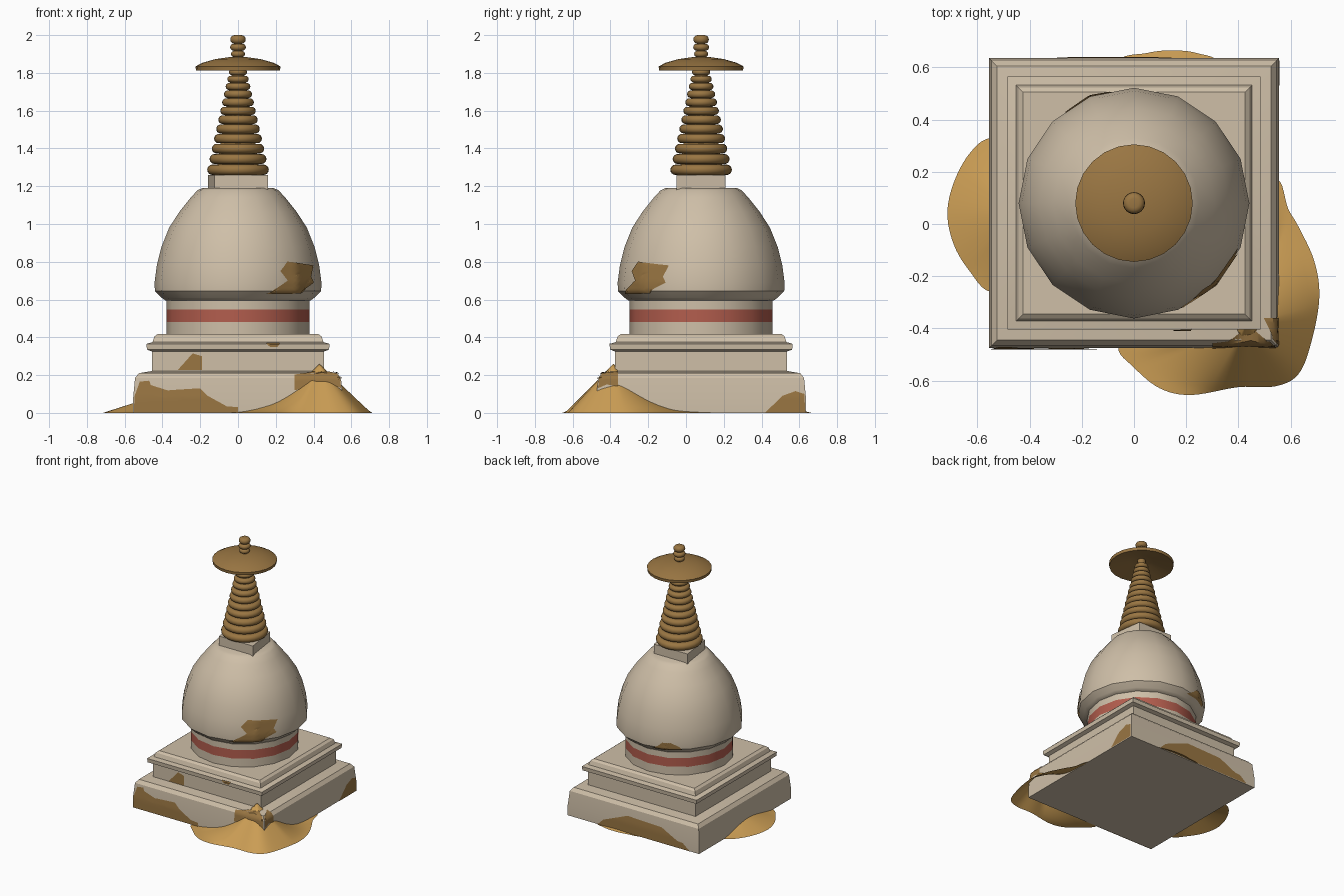
import bpy, bmesh, math
from mathutils import Vector
from mathutils.bvhtree import BVHTree

if "Cube" in bpy.data.objects:
    bpy.data.objects.remove(bpy.data.objects["Cube"])

CENTRE = Vector((0, 0.08, 0))


def material(name, rgb):
    m = bpy.data.materials.new(name)
    m.use_nodes = True
    m.diffuse_color = (*rgb, 1)
    m.node_tree.nodes["Principled BSDF"].inputs["Base Color"].default_value = (*rgb, 1)
    return m


STONE = material("pale stone", (0.62, 0.52, 0.39))
RED = material("red band", (0.45, 0.11, 0.075))
BRONZE = material("dull bronze", (0.32, 0.18, 0.055))
SAND = material("sand", (0.6, 0.34, 0.09))


def finish(name, bm, mats, angle=40, recalc=True):
    if recalc:
        bmesh.ops.recalc_face_normals(bm, faces=bm.faces)
    me = bpy.data.meshes.new(name)
    bm.to_mesh(me)
    bm.free()
    ob = bpy.data.objects.new(name, me)
    bpy.context.collection.objects.link(ob)
    for m in mats:
        me.materials.append(m)
    bpy.ops.object.select_all(action='DESELECT')
    ob.select_set(True)
    bpy.context.view_layer.objects.active = ob
    bpy.ops.object.shade_smooth_by_angle(angle=math.radians(angle))
    return ob


def lathe(name, profile, mats, sides=16, angle=40, rule=None):
    """Spin (radius, height) points; four sides gives a square of that half width."""
    bm = bmesh.new()
    k, turn = (math.sqrt(2), math.pi / 4) if sides == 4 else (1, 0)
    vs = [bm.verts.new(CENTRE + Vector((r * k * math.cos(turn), r * k * math.sin(turn), z)))
          for r, z in profile]
    es = [bm.edges.new(p) for p in zip(vs, vs[1:])]
    bmesh.ops.spin(bm, geom=vs + es, cent=CENTRE, axis=(0, 0, 1),
                   angle=math.tau, steps=sides, use_merge=False)
    bmesh.ops.remove_doubles(bm, verts=bm.verts, dist=0.0005)
    if rule:
        for f in bm.faces:
            f.material_index = rule(f.calc_center_median())
    return finish(name, bm, mats, angle)


# Stepped square plinth with moulded cornice
plinth = lathe("square_plinth", [
    (0, 0), (0.555, 0), (0.555, 0.08), (0.545, 0.185), (0.525, 0.21), (0.455, 0.222),
    (0.455, 0.325), (0.482, 0.335), (0.485, 0.365), (0.452, 0.375), (0.442, 0.405),
    (0.425, 0.418), (0, 0.418)], [STONE], 4, 25)

# Round drum with painted band
lathe("drum", [(0, 0.4), (0.378, 0.4), (0.378, 0.48), (0.378, 0.547), (0.378, 0.6), (0, 0.6)],
      [STONE, RED], rule=lambda c: int(0.48 < c.z < 0.547))

# Bell-shaped dome
dome = lathe("dome", [
    (0, 0.595), (0.385, 0.595), (0.405, 0.61), (0.44, 0.645), (0.442, 0.69), (0.43, 0.78),
    (0.405, 0.88), (0.365, 0.98), (0.31, 1.065), (0.25, 1.14), (0.215, 1.178), (0.19, 1.19),
    (0, 1.19)], [STONE])

# Slightly skewed block under the spire
bm = bmesh.new()
corners = [(-0.125, -0.13), (0.16, -0.13), (0.125, 0.13), (-0.16, 0.13)]
block = bm.faces.new([bm.verts.new(CENTRE + Vector((x, y, 1.18))) for x, y in corners])
top = bmesh.ops.extrude_face_region(bm, geom=[block], use_keep_orig=True)["geom"]
bmesh.ops.translate(bm, vec=(0, 0, 0.08),
                    verts=[g for g in top if isinstance(g, bmesh.types.BMVert)])
finish("spire_block", bm, [STONE], 25)


# Spire: core, tapering rings, canopy and finial
def ring(name, r, z, h):
    pts = [(0, z - h)]
    for i in range(9):
        a = math.pi * (i / 8 - 0.5)
        pts.append((r - h + h * math.cos(a), z + h * math.sin(a)))
    lathe(name, pts + [(0, z + h)], [BRONZE], 24)


lathe("spire_core", [(0, 1.25), (0.12, 1.25), (0.03, 1.82), (0.02, 1.98), (0, 1.98)], [BRONZE], 16)
z = 1.287
for i in range(12):
    t = i / 11
    step = 0.057 - 0.002 * i
    ring(f"spire_ring_{i + 1}", 0.163 - 0.14 * t + 0.025 * t * t, z, step * 0.48)
    z += step
lathe("canopy", [
    (0, 1.86), (0.08, 1.85), (0.21, 1.814), (0.222, 1.812), (0.225, 1.834), (0.19, 1.853),
    (0.12, 1.873), (0.05, 1.883), (0, 1.884)], [BRONZE], 24)
for i, (r, z, h) in enumerate([(0.037, 1.9, 0.016), (0.042, 1.936, 0.018), (0.041, 1.977, 0.023)]):
    ring(f"finial_bead_{i + 1}", r, z, h)


# Weathered patches: thin sheets laid on a surface, drawn as seen from a compass angle
def patch(name, target, azimuth, outline):
    src = bmesh.new()
    src.from_mesh(target.data)
    tree = BVHTree.FromBMesh(src)
    src.free()
    a = math.radians(azimuth)
    out, side = Vector((math.cos(a), math.sin(a), 0)), Vector((-math.sin(a), math.cos(a), 0))
    bm = bmesh.new()
    face = bm.faces.new([bm.verts.new(CENTRE + side * u + Vector((0, 0, v)) + out * 3)
                         for u, v in outline])
    bmesh.ops.triangulate(bm, faces=[face])
    bmesh.ops.subdivide_edges(bm, edges=bm.edges[:], cuts=6, use_grid_fill=True)
    bmesh.ops.triangulate(bm, faces=bm.faces[:])
    missed = []
    for v in bm.verts:
        hit, normal, _, _ = tree.ray_cast(v.co, -out)
        if hit is None:
            missed.append(v)
        else:
            v.co = hit + normal * 0.005
    bmesh.ops.delete(bm, geom=missed, context='VERTS')
    finish(name, bm, [BRONZE], 30, recalc=False)


patch("front_base_stain", plinth, -90, [
    (-0.552, 0.002), (0, 0.002), (0, 0.03), (-0.12, 0.04), (-0.16, 0.09), (-0.2, 0.13),
    (-0.36, 0.12), (-0.38, 0.08), (-0.44, 0.09), (-0.47, 0.17), (-0.52, 0.165), (-0.547, 0.09)])
patch("front_wall_stain", plinth, -90, [
    (-0.32, 0.226), (-0.19, 0.226), (-0.19, 0.3), (-0.24, 0.315), (-0.26, 0.27)])
patch("cornice_stain", plinth, -90, [
    (0.15, 0.365), (0.17, 0.35), (0.21, 0.35), (0.22, 0.366)])
patch("front_corner_stain", plinth, -90, [
    (0.3, 0.12), (0.5, 0.15), (0.546, 0.13), (0.54, 0.185), (0.52, 0.208), (0.44, 0.22), (0.3, 0.2)])
patch("right_corner_stain", plinth, 0, [
    (-0.546, 0.13), (-0.5, 0.15), (-0.44, 0.14), (-0.44, 0.215), (-0.52, 0.208), (-0.54, 0.185)])
patch("right_base_stain", plinth, 0, [
    (0.34, 0.002), (0.552, 0.002), (0.546, 0.1), (0.5, 0.115), (0.43, 0.09), (0.38, 0.03)])
patch("back_base_stain", plinth, 90, [
    (-0.3, 0.002), (0.48, 0.002), (0.42, 0.05), (0.3, 0.06), (0.24, 0.12), (0.1, 0.11),
    (-0.05, 0.13), (-0.12, 0.09), (-0.25, 0.05)])
patch("front_dome_stain", dome, -45, [
    (-0.18, 0.632), (0.04, 0.635), (0.08, 0.66), (0.15, 0.69), (0.13, 0.72), (0.16, 0.78),
    (0.1, 0.785), (0.03, 0.77), (0, 0.795), (-0.05, 0.8), (-0.1, 0.75), (-0.06, 0.7), (-0.09, 0.66)])
patch("back_dome_stain", dome, 120, [
    (-0.16, 0.632), (0.06, 0.635), (0.04, 0.66), (-0.02, 0.69), (-0.08, 0.69), (-0.11, 0.66)])


# Sand drifts: smooth outline climbing to a peak, steeper where the slope is short
def drift(name, peak, height, outline, rings=14, cuts=6):
    peak = Vector(peak)
    pts = [Vector(p) for p in outline]
    n = len(pts)
    rim = []
    for i in range(n):
        a, b, c, d = (pts[(i + k) % n] for k in (-1, 0, 1, 2))
        for j in range(cuts):
            t = j / cuts
            rim.append(0.5 * (2 * b + (c - a) * t + (2 * a - 5 * b + 4 * c - d) * t * t
                              + (3 * b - a - 3 * c + d) * t ** 3))
    bm = bmesh.new()
    tip = bm.verts.new((*peak, height))
    last = None
    for k in range(1, rings + 1):
        t = k / rings
        row = []
        for p in rim:
            power = min(2.1, max(1.0, 1 + ((p - peak).length - 0.28) * 6))
            row.append(bm.verts.new((*peak.lerp(p, t), height * (1 - t) ** power)))
        for i in range(len(rim)):
            j = (i + 1) % len(rim)
            bm.faces.new([last[i], row[i], row[j], last[j]] if last else [tip, row[i], row[j]])
        last = row
    finish(name, bm, [SAND], 60, recalc=False)


drift("front_sand_drift", (0.43, -0.385), 0.26, [
    (-0.06, -0.47), (0, -0.55), (0.1, -0.63), (0.22, -0.655), (0.4, -0.625), (0.54, -0.622),
    (0.63, -0.575), (0.68, -0.45), (0.71, -0.28), (0.69, -0.14), (0.63, -0.01), (0.59, 0.06),
    (0.55, 0.17), (0.45, 0.1), (0.2, -0.1), (0.02, -0.35)])
drift("left_side_sand_drift", (-0.45, 0.04), 0.085, [
    (-0.55, 0.33), (-0.63, 0.27), (-0.69, 0.16), (-0.715, 0.04), (-0.69, -0.08),
    (-0.63, -0.18), (-0.55, -0.26), (-0.4, -0.24), (-0.3, 0.05), (-0.4, 0.32)])
drift("back_sand_drift", (0.12, 0.55), 0.03, [
    (0.32, 0.61), (0.24, 0.655), (0.14, 0.665), (0.05, 0.655), (-0.06, 0.62),
    (0, 0.45), (0.2, 0.45)])
